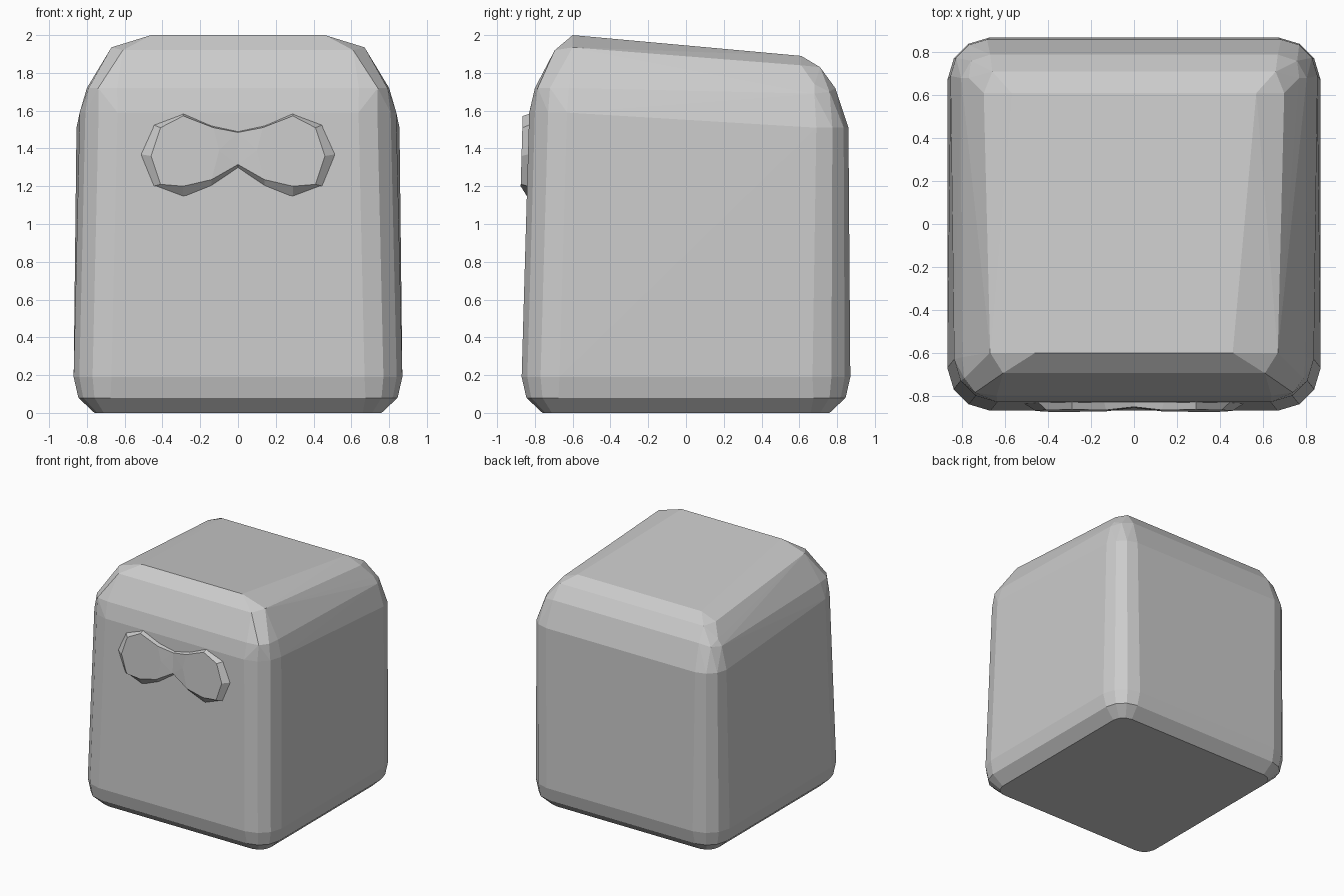
import bpy, bmesh

if "Cube" in bpy.data.objects:
    bpy.data.objects.remove(bpy.data.objects["Cube"])


def finish(bm, name):
    bmesh.ops.recalc_face_normals(bm, faces=bm.faces[:])
    me = bpy.data.meshes.new(name)
    bm.to_mesh(me)
    bm.free()
    ob = bpy.data.objects.new(name, me)
    bpy.context.collection.objects.link(ob)
    return ob


def corner(hx, y, z, r):
    """Rounded corner of a level ring; y is signed (front or back)."""
    s = 1 if y > 0 else -1
    steps = [(0, 1), (.15, .5), (.5, .15), (1, 0)]
    return [(hx - a * r, y - s * b * r, z) for a, b in steps]


# Body: right-hand points of a faceted convex block
half = []
for h, z, r in [(.76, 0, .1), (.845, .08, .17), (.87, .19, .2)]:
    half += corner(h, -h, z, r) + corner(h, h, z, r)
half += corner(.838, -.83, 1.59, .2)
half += corner(.855, .86, 1.51, .17)

# Rounded front brow
half += [(.80, -.62, 1.72), (.79, -.72, 1.72), (.74, -.785, 1.72), (.64, -.80, 1.72),
         (.61, -.695, 1.92), (.67, -.60, 1.935), (.46, -.60, 2.0)]
# Rounded rear top edge
half += [(.57, .61, 1.89), (.70, .61, 1.84), (.66, .71, 1.83), (.77, .68, 1.74),
         (.67, .79, 1.72), (.76, .76, 1.70), (.805, .68, 1.69)]

bm = bmesh.new()
for x, y, z in half:
    bm.verts.new((x, y, z))
    bm.verts.new((-x, y, z))
hull = bmesh.ops.convex_hull(bm, input=bm.verts[:])
loose = [v for v in bm.verts if not v.link_faces]
bmesh.ops.delete(bm, geom=loose, context='VERTS')
bmesh.ops.dissolve_limit(bm, angle_limit=.01, verts=bm.verts[:], edges=bm.edges[:])
finish(bm, "body")

# Goggles: raised lens pair with a pinched bridge, half outline from top centre to bottom centre
outer = [(0, 1.49), (.14, 1.52), (.29, 1.585), (.45, 1.525), (.52, 1.37),
         (.45, 1.20), (.29, 1.14), (.14, 1.20), (0, 1.295)]
inner = [(0, 1.485), (.13, 1.51), (.29, 1.572), (.41, 1.51), (.46, 1.36),
         (.41, 1.21), (.29, 1.20), (.14, 1.235), (0, 1.315)]

bm = bmesh.new()
for s in (1, -1):
    rim = [bm.verts.new((s * x, -.825 - .0286 * (1.59 - z), z)) for x, z in outer]
    lens = [bm.verts.new((s * x, (-.865 if x else -.85) - .028 * (1.56 - z), z))
            for x, z in inner]
    for i in range(8):
        bm.faces.new((rim[i], rim[i + 1], lens[i + 1], lens[i]))
    mid = bm.verts.new((s * .10, -.868, 1.39))
    bm.faces.new([mid] + lens[1:8])
    bm.faces.new((lens[0], lens[1], mid))
    bm.faces.new((mid, lens[7], lens[8]))
    bm.faces.new((lens[0], mid, lens[8]))
bmesh.ops.remove_doubles(bm, verts=bm.verts[:], dist=.0005)
finish(bm, "goggles")
